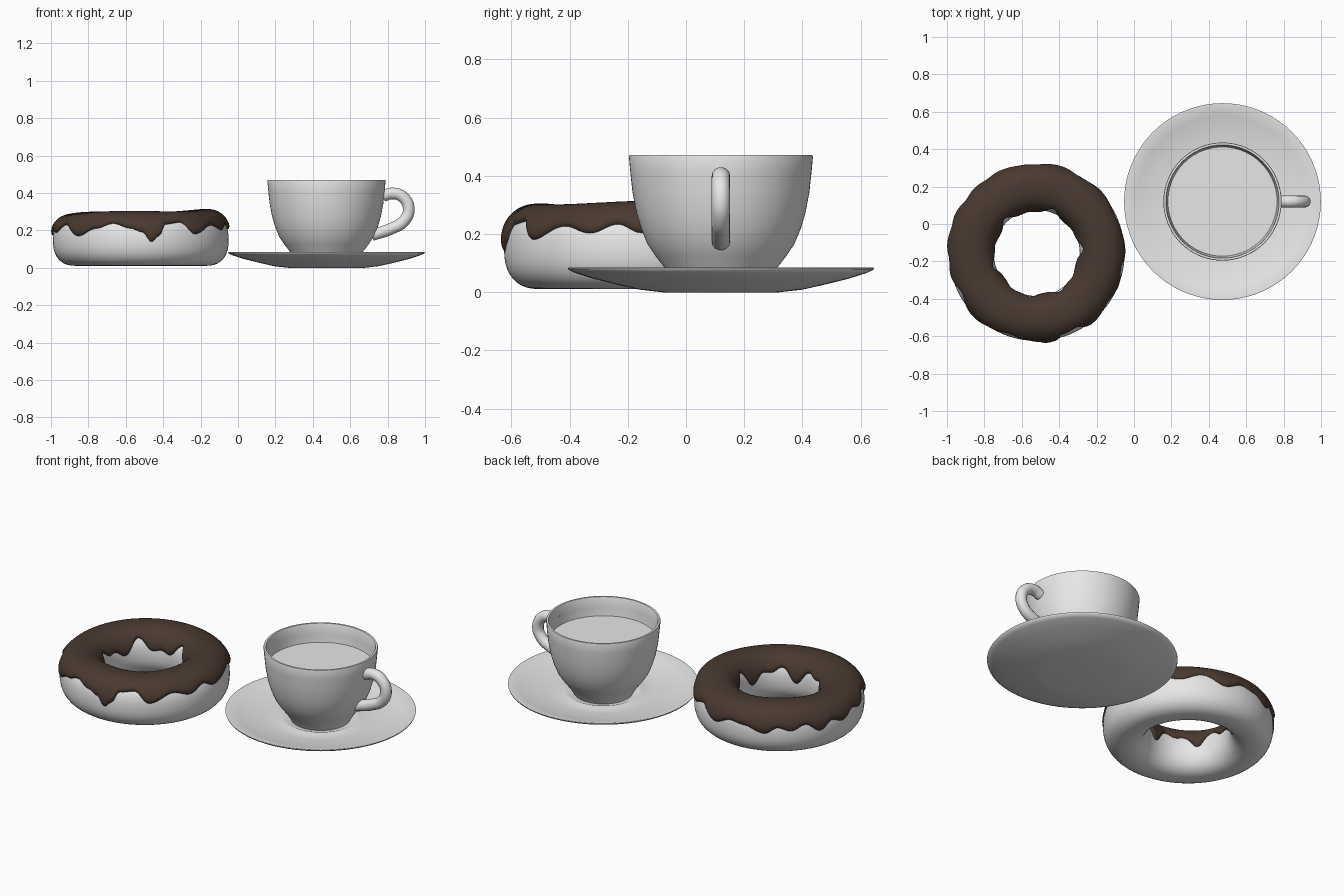
import bpy, bmesh, math
from mathutils import Vector

if "Cube" in bpy.data.objects:
    bpy.data.objects.remove(bpy.data.objects["Cube"])

def material(name, col):
    m = bpy.data.materials.new(name)
    m.diffuse_color = (*col, 1)
    m.use_nodes = True
    m.node_tree.nodes["Principled BSDF"].inputs["Base Color"].default_value = m.diffuse_color
    return m

WHITE = material("plain_white", (0.8, 0.8, 0.8))
BROWN = material("chocolate_brown", (0.067, 0.041, 0.03))

def finish(name, verts, faces, mat, angle=50):
    me = bpy.data.meshes.new(name)
    me.from_pydata(verts, [], faces)
    bm = bmesh.new()
    bm.from_mesh(me)
    bmesh.ops.remove_doubles(bm, verts=bm.verts, dist=1e-5)
    bmesh.ops.recalc_face_normals(bm, faces=bm.faces)
    bm.to_mesh(me)
    bm.free()
    ob = bpy.data.objects.new(name, me)
    bpy.context.collection.objects.link(ob)
    me.materials.append(mat)
    bpy.ops.object.select_all(action='DESELECT')
    ob.select_set(True)
    bpy.context.view_layer.objects.active = ob
    bpy.ops.object.shade_smooth_by_angle(angle=math.radians(angle))
    return ob

def lathe(name, profile, center, mat, n=72, angle=50):
    """Spin (radius, height) points around a vertical axis."""
    verts, faces, k = [], [], len(profile)
    for i in range(n):
        t = math.tau * i / n
        verts += [(center[0] + r * math.cos(t), center[1] + r * math.sin(t), z) for r, z in profile]
    for i in range(n):
        j = (i + 1) % n
        for p in range(k - 1):
            f = [i * k + p, j * k + p, j * k + p + 1, i * k + p + 1]
            if profile[p][0] == 0:
                f.pop(1)
            elif profile[p + 1][0] == 0:
                f.pop(2)
            faces.append(f)
    return finish(name, verts, faces, mat, angle)

# --- cup, drink and saucer ---
C = (0.473, 0.12)
lathe("saucer", [(0, 0), (.2, 0), (.28, .009), (.36, .027), (.44, .047), (.5, .066), (.524, .077),
                 (.526, .084), (.518, .085), (.46, .068), (.38, .051), (.3, .041), (.235, .036),
                 (.215, .042), (.2, .042), (.18, .034), (0, .034)], C, WHITE)
lathe("cup", [(0, .036), (.165, .036), (.178, .06), (.195, .086), (.225, .125), (.252, .165), (.275, .22),
              (.291, .275), (.304, .345), (.311, .41), (.316, .465), (.314, .471), (.303, .471), (.3, .465),
              (.297, .41), (.29, .345), (.277, .275), (.255, .205), (.2, .125), (.15, .075), (0, .07)], C, WHITE)
lathe("drink", [(0, .36), (.293, .36)], C, WHITE)

# --- cup handle: round tube along a curve ---
cu = bpy.data.curves.new("handle_path", 'CURVE')
cu.dimensions = '3D'
cu.bevel_depth = .032
cu.bevel_resolution = 5
cu.resolution_u = 8
cu.use_fill_caps = True
path = [(.777, .385), (.825, .398), (.88, .38), (.913, .317), (.887, .25), (.82, .21), (.715, .175)]
sp = cu.splines.new('BEZIER')
sp.bezier_points.add(len(path) - 1)
for bp, (x, z) in zip(sp.bezier_points, path):
    bp.co = (x, C[1], z)
    bp.handle_left_type = bp.handle_right_type = 'AUTO'
handle = bpy.data.objects.new("cup_handle", cu)
bpy.context.collection.objects.link(handle)
bpy.ops.object.select_all(action='DESELECT')
handle.select_set(True)
bpy.context.view_layer.objects.active = handle
bpy.ops.object.convert(target='MESH')
handle = bpy.context.view_layer.objects.active
handle.data.materials.clear()
handle.data.materials.append(WHITE)
bpy.ops.object.shade_smooth_by_angle(angle=math.radians(50))

# --- doughnut ---
D, R, A, B, ZC = (-.52, -.155), .35, .12, .137, .148

def ring_point(t, p, off=0.0):
    """Point on the dough at ring angle t and section angle p, pushed out by off."""
    c, s = math.cos(p), math.sin(p)
    ex = .85
    r = R + (A + off) * math.copysign(abs(c) ** ex, c)
    z = ZC + (B + off) * math.copysign(abs(s) ** ex, s)
    if s > 0:
        z += s * (.008 * math.cos(t) + .005 * math.sin(3 * t + 1))
    r *= 1 + .006 * math.sin(5 * t) * max(0, s)
    return (D[0] + r * math.cos(t), D[1] + r * math.sin(t), z)

def grid_ring(name, rows, mat, closed):
    n, k = len(rows), len(rows[0])
    faces = [(i * k + p, (i + 1) % n * k + p, (i + 1) % n * k + (p + 1) % k, i * k + (p + 1) % k)
             for i in range(n) for p in range(k if closed else k - 1)]
    return finish(name, [v for row in rows for v in row], faces, mat, 80)

N = 240
grid_ring("dough", [[ring_point(math.tau * i / 96, math.tau * j / 40) for j in range(40)]
                    for i in range(96)], WHITE, True)

# outer icing edge: (degrees, height) with drips
EDGE = [(0, .2), (25, .225), (45, .18), (60, .215), (76, .16), (90, .2), (100, .19), (115, .155),
        (124, .19), (133, .17), (143, .2), (154, .15), (163, .195), (173, .17), (185, .21), (194, .19),
        (208, .235), (225, .17), (239, .21), (251, .235), (263, .21), (271, .19), (277, .138),
        (282, .17), (287, .232), (298, .243), (308, .18), (325, .225), (338, .2), (350, .228), (360, .2)]

def outer_edge(t):
    d = math.degrees(t) % 360
    for (a, za), (b, zb) in zip(EDGE, EDGE[1:]):
        if a <= d <= b:
            f = (1 - math.cos(math.pi * (d - a) / (b - a))) / 2
            return za + (zb - za) * f

def inner_edge(t):
    return .195 + .03 * math.sin(6 * t + .5) + .02 * math.sin(11 * t + 1)

def section_angle(z):
    s = (z - ZC) / B
    return math.asin(math.copysign(abs(s) ** (1 / .85), s))

# icing: shell over the upper dough, rounded off at both edges
K = 36
rows = []
for i in range(N):
    t = math.tau * i / N
    p0, p1 = section_angle(outer_edge(t)), math.pi - section_angle(inner_edge(t))
    row = []
    for j in range(K + 1):
        s = -math.cos(math.pi * j / K)
        off = -.004 + .021 * math.sqrt(max(0, 1 - abs(s) ** 14))
        row.append(ring_point(t, p0 + (p1 - p0) * (s + 1) / 2, off))
    rows.append(row)
grid_ring("icing", rows, BROWN, False)
